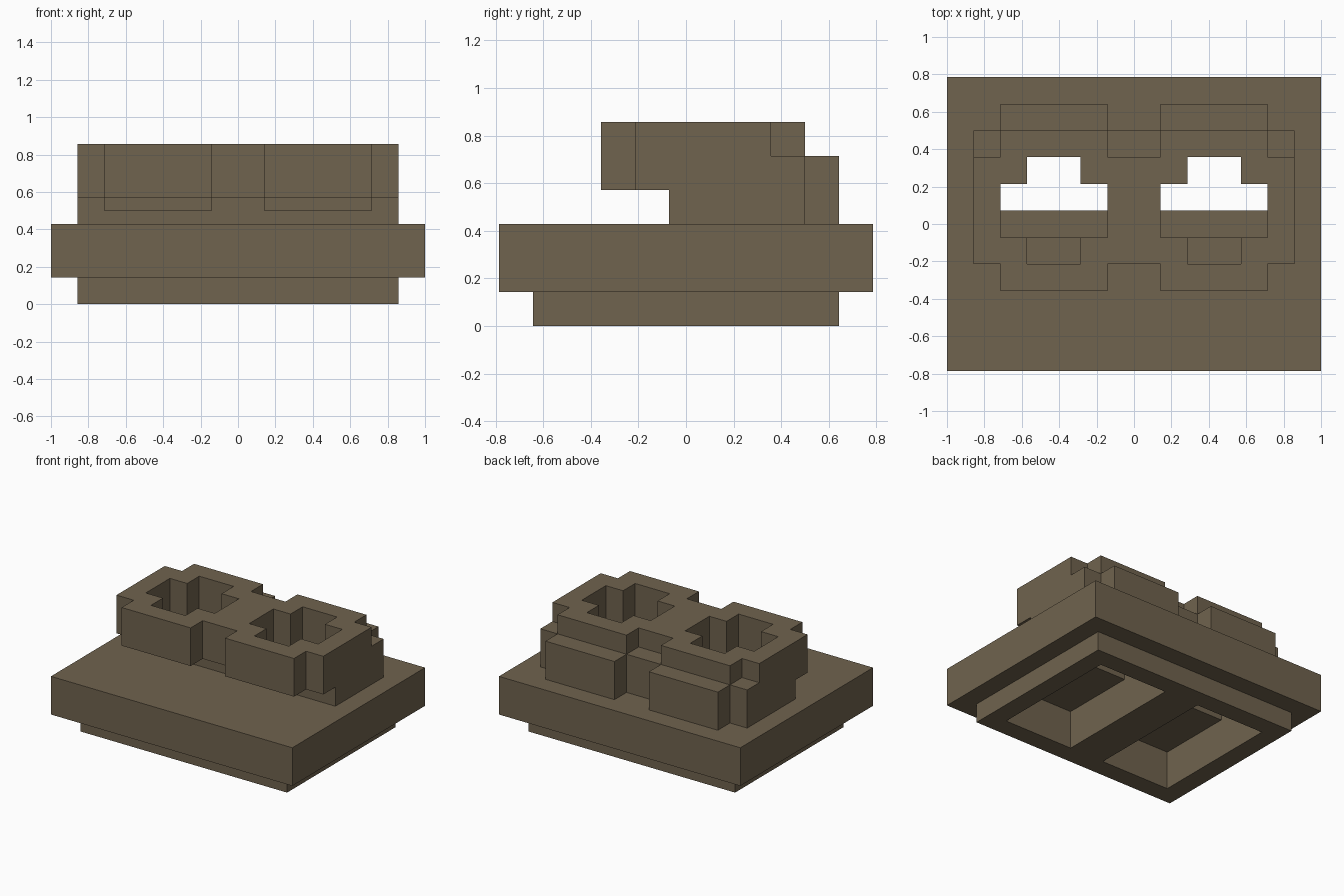
import bpy
import bmesh

cube = bpy.data.objects.get("Cube")
if cube:
    bpy.data.objects.remove(cube, do_unlink=True)

U = 1 / 7  # modelling unit

# Single flat colour
stone = bpy.data.materials.new("brown stone")
stone.use_nodes = True
colour = (0.162, 0.125, 0.077, 1.0)
stone.diffuse_color = colour
bsdf = next(n for n in stone.node_tree.nodes if n.type == 'BSDF_PRINCIPLED')
bsdf.inputs["Base Color"].default_value = colour


def prism(name, outline, z0, z1):
    """Extrude an outline (in units, counter-clockwise) from z0 to z1."""
    bm = bmesh.new()
    face = bm.faces.new([bm.verts.new((x * U, y * U, z0 * U)) for x, y in outline])
    ext = bmesh.ops.extrude_face_region(bm, geom=[face])
    verts = [g for g in ext["geom"] if isinstance(g, bmesh.types.BMVert)]
    bmesh.ops.translate(bm, verts=verts, vec=(0, 0, (z1 - z0) * U))
    bmesh.ops.recalc_face_normals(bm, faces=bm.faces)
    mesh = bpy.data.meshes.new(name)
    bm.to_mesh(mesh)
    bm.free()
    mesh.materials.append(stone)
    obj = bpy.data.objects.new(name, mesh)
    bpy.context.collection.objects.link(obj)
    return obj


def combine(target, other, operation):
    """Apply a boolean with a temporary object, then remove that object."""
    mod = target.modifiers.new("boolean", 'BOOLEAN')
    mod.operation = operation
    mod.solver = 'EXACT'
    mod.object = other
    bpy.context.view_layer.objects.active = target
    bpy.ops.object.modifier_apply(modifier=mod.name)
    bpy.data.objects.remove(other, do_unlink=True)


def rect(x0, x1, y0, y1):
    return [(x0, y0), (x1, y0), (x1, y1), (x0, y1)]


def mirrored(half):
    """Close a right-half outline, listed front to back, across x = 0."""
    return half + [(-x, y) for x, y in reversed(half)]


def cross(cx):
    """Plus-shaped opening centred on cx."""
    quarter = [(1, -1.5), (1, -0.5), (2, -0.5), (2, 1.5), (1, 1.5), (1, 2.5)]
    return [(cx + x, y) for x, y in quarter] + [(cx - x, y) for x, y in reversed(quarter)]


# Plinth: wide slab on a narrower foot
plinth = prism("plinth", rect(-7, 7, -5.5, 5.5), 1, 3)
combine(plinth, prism("foot", rect(-6, 6, -4.5, 4.5), 0, 2), 'UNION')

# Paired collars: a lower body set back under an overhanging rim
collars = prism("paired_collars", mirrored(
    [(6, -0.5), (6, 3.5), (5, 3.5), (5, 4.5), (1, 4.5), (1, 3.5)]), 3, 5)
rim = prism("rim", mirrored(
    [(1, -1.5), (1, -2.5), (5, -2.5), (5, -1.5), (6, -1.5),
     (6, 2.5), (5, 2.5), (5, 3.5), (1, 3.5), (1, 2.5)]), 4, 6)
combine(collars, rim, 'UNION')

# Openings on each side: underside recess, shaft, and plus-shaped mouth
for cx in (-3, 3):
    shaft = rect(cx - 2, cx + 2, 0.5, 3.5)
    combine(plinth, prism("recess", rect(cx - 2, cx + 2, -3.5, 3.5), -1, 2), 'DIFFERENCE')
    combine(plinth, prism("plinth_shaft", shaft, 1.5, 4), 'DIFFERENCE')
    combine(collars, prism("collar_shaft", shaft, 2, 4), 'DIFFERENCE')
    combine(collars, prism("mouth", cross(cx), 3.5, 7), 'DIFFERENCE')
